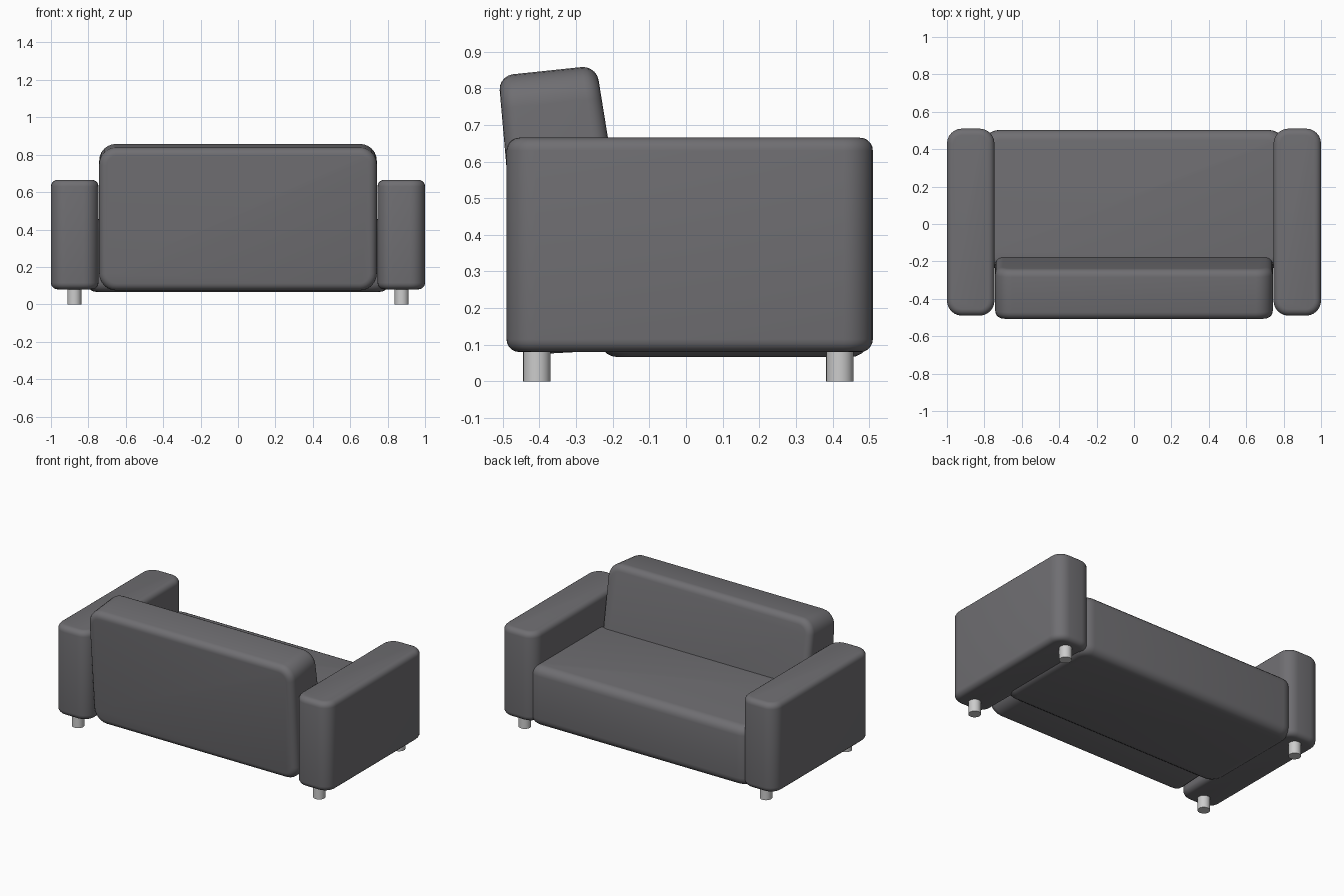
import bpy, bmesh, math

if "Cube" in bpy.data.objects:
    bpy.data.objects.remove(bpy.data.objects["Cube"])

fabric = bpy.data.materials.new("grey_fabric")
fabric.diffuse_color = (0.16, 0.157, 0.168, 1)
fabric.use_nodes = True
fabric.node_tree.nodes["Principled BSDF"].inputs["Base Color"].default_value = fabric.diffuse_color


def smooth(ob):
    bpy.ops.object.select_all(action='DESELECT')
    ob.select_set(True)
    bpy.context.view_layer.objects.active = ob
    bpy.ops.object.shade_smooth_by_angle(angle=math.radians(40))


def cushion(name, half_x, cx, profile, axis, r_side, r_rim):
    """Extrude a four-point yz profile along x, round the edges running
    along 'axis' by r_side, then the rims of the two end caps by r_rim."""
    bm = bmesh.new()
    left = [bm.verts.new((cx - half_x, y, z)) for y, z in profile]
    right = [bm.verts.new((cx + half_x, y, z)) for y, z in profile]
    bm.faces.new(left)
    bm.faces.new(right[::-1])
    for i in range(4):
        j = (i + 1) % 4
        bm.faces.new((left[i], right[i], right[j], left[j]))
    bmesh.ops.recalc_face_normals(bm, faces=bm.faces)

    along = [e for e in bm.edges
             if abs((e.verts[0].co - e.verts[1].co).normalized()[axis]) > 0.9]
    bmesh.ops.bevel(bm, geom=along, offset=r_side, segments=6, profile=0.5,
                    affect='EDGES')
    bm.normal_update()
    rim = [e for e in bm.edges
           if sum(abs(f.normal[axis]) > 0.9 for f in e.link_faces) == 1]
    bmesh.ops.bevel(bm, geom=rim, offset=r_rim, segments=5, profile=0.5,
                    affect='EDGES')
    bmesh.ops.recalc_face_normals(bm, faces=bm.faces)

    me = bpy.data.meshes.new(name)
    bm.to_mesh(me)
    bm.free()
    me.materials.append(fabric)
    ob = bpy.data.objects.new(name, me)
    bpy.context.collection.objects.link(ob)
    smooth(ob)
    return ob


def rect(y0, y1, z0, z1):
    return [(y0, z0), (y1, z0), (y1, z1), (y0, z1)]


# Seat block, tucked into the arms
cushion("seat", 0.81, 0, rect(-0.24, 0.503, 0.066, 0.455), 2, 0.09, 0.055)

# Leaning backrest
cushion("backrest", 0.742, 0,
        [(-0.445, 0.072), (-0.12, 0.09), (-0.245, 0.862), (-0.512, 0.834)],
        1, 0.09, 0.04)

# Arms with their legs
for side, s in (("left", -1), ("right", 1)):
    cushion(side + "_arm", 0.127, s * 0.873, rect(-0.49, 0.51, 0.08, 0.665),
            2, 0.08, 0.035)
    for end, y in (("front", -0.407), ("back", 0.42)):
        bpy.ops.mesh.primitive_cylinder_add(
            vertices=24, radius=0.0375, depth=0.1,
            location=(s * 0.875, y, 0.05))
        leg = bpy.context.object
        leg.name = f"{side}_{end}_leg"
        smooth(leg)
